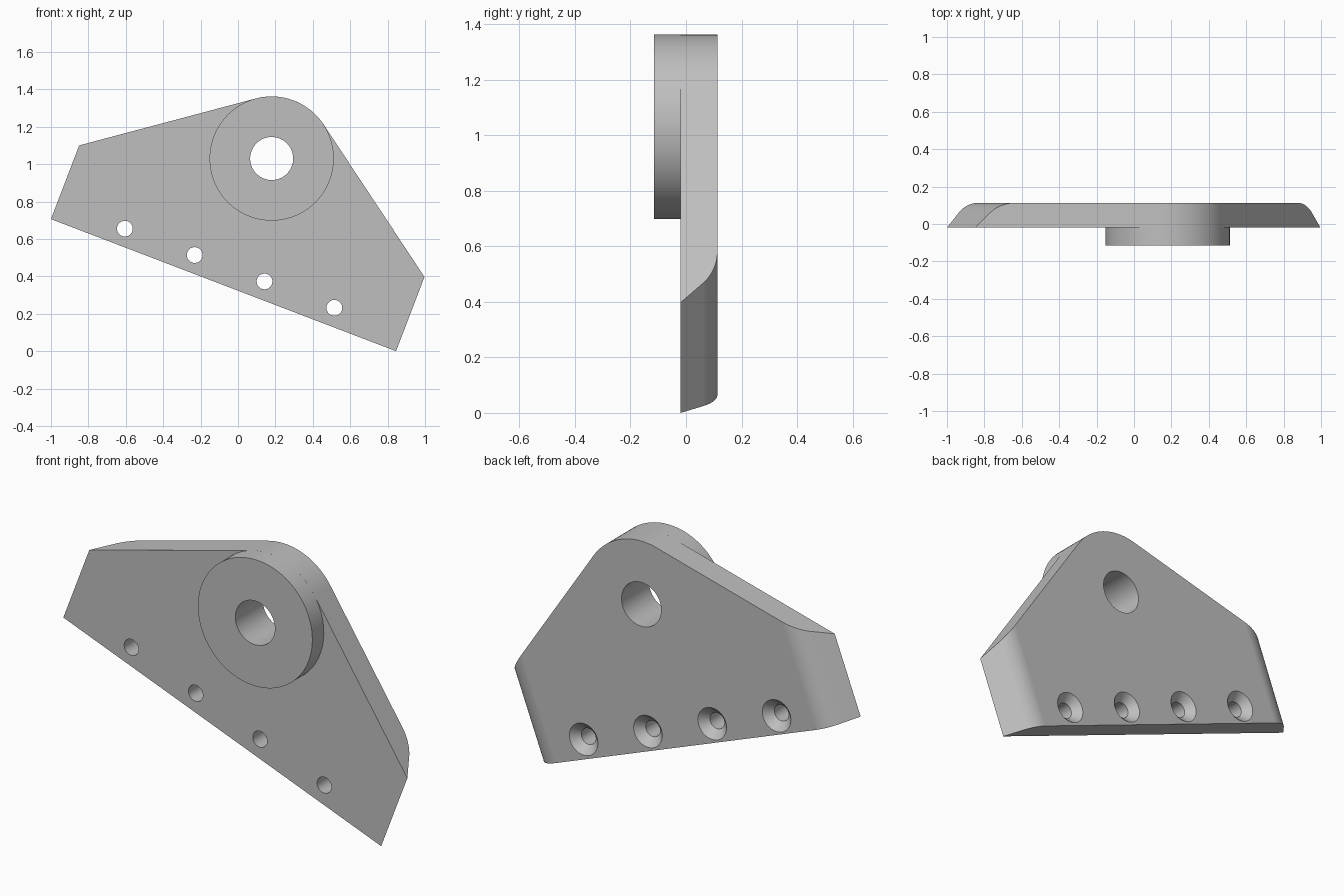
import bpy, bmesh
from math import sin, cos, tan, pi, radians, atan2, acos
from mathutils import Vector

cube = bpy.data.objects.get("Cube")
if cube:
    bpy.data.objects.remove(cube, do_unlink=True)

# Main dimensions
FRONT, BACK, BOSS_FRONT = -0.02, 0.113, -0.115
BOSS, BOSS_R, BORE_R, SEGS = Vector((0.18, 0, 1.03)), 0.332, 0.115, 96
HOLE_R, SINK_R = 0.042, 0.083
A, B = Vector((-1, 0, 0.706)), Vector((-0.85, 0, 1.1))
D, E = Vector((0.995, 0, 0.4)), Vector((0.845, 0, 0.0))
ALONG = (E - A).normalized()
UP = Vector((-ALONG.z, 0, ALONG.x))
LENGTH = (E - A).length

grey = bpy.data.materials.new("plain grey")
grey.use_nodes = True
grey.diffuse_color = (0.52, 0.52, 0.52, 1)
grey.node_tree.nodes["Principled BSDF"].inputs["Base Color"].default_value = grey.diffuse_color


def finish(name, bm):
    bmesh.ops.recalc_face_normals(bm, faces=bm.faces)
    mesh = bpy.data.meshes.new(name)
    bm.to_mesh(mesh)
    bm.free()
    mesh.materials.append(grey)
    obj = bpy.data.objects.new(name, mesh)
    bpy.context.collection.objects.link(obj)
    return obj


def prism(name, points, offset):
    bm = bmesh.new()
    face = bm.faces.new([bm.verts.new(p) for p in points])
    new = bmesh.ops.extrude_face_region(bm, geom=[face])["geom"]
    bmesh.ops.translate(bm, vec=offset, verts=[v for v in new if isinstance(v, bmesh.types.BMVert)])
    return finish(name, bm)


def lathe(name, centre, profile, closed=False):
    """Turn (y, radius) points about an axis along y; closed makes a ring."""
    bm = bmesh.new()
    rings = []
    for y, r in profile:
        angles = [2 * pi * i / SEGS for i in range(SEGS)]
        rings.append([bm.verts.new(centre + Vector((r * cos(a), y, r * sin(a)))) for a in angles])
    pairs = list(zip(rings, rings[1:]))
    if closed:
        pairs.append((rings[-1], rings[0]))
    else:
        bm.faces.new(rings[0])
        bm.faces.new(rings[-1])
    for r0, r1 in pairs:
        for i in range(SEGS):
            j = (i + 1) % SEGS
            bm.faces.new((r0[i], r0[j], r1[j], r1[i]))
    return finish(name, bm)


def select(obj):
    bpy.ops.object.select_all(action="DESELECT")
    obj.select_set(True)
    bpy.context.view_layer.objects.active = obj


def cut(obj, tool, operation):
    select(obj)
    mod = obj.modifiers.new("cut", "BOOLEAN")
    mod.operation, mod.solver, mod.object = operation, "EXACT", tool
    bpy.ops.object.modifier_apply(modifier=mod.name)
    bpy.data.objects.remove(tool, do_unlink=True)


def tangent_angle(p, side):
    d = p - BOSS
    return atan2(d.z, d.x) + side * acos(BOSS_R / d.length)


def on_boss(a):
    return BOSS + BOSS_R * Vector((cos(a), 0, sin(a)))


# Plate outline, overlong at both ends, rounded around the boss
start, stop = tangent_angle(D, 1), tangent_angle(B, -1)
arc = [on_boss(start + (stop - start) * i / 24) for i in range(25)]
outline = [A - ALONG * 0.3, E + ALONG * 0.3, D + (D - arc[0]) * 0.3] + arc + [B + (B - arc[-1]) * 0.3]
plate = prism("mounting_plate", [p + Vector((0, FRONT, 0)) for p in outline], Vector((0, 0.2, 0)))

# End trimming: straight slope running into a rounded back edge
slope, radius = radians(50), 0.147
run = 0.18
half = [(-0.1 / tan(slope), FRONT - 0.1)]
for i in range(17):
    a = slope * (1 - i / 16)
    half.append((run - radius * sin(a), BACK - radius * (1 - cos(a))))
section = half + [(LENGTH - u, y) for u, y in reversed(half)]
trim = prism("end_trim", [A + ALONG * u + Vector((0, y, 0)) - UP for u, y in section], UP * 3)
cut(plate, trim, "INTERSECT")

# Main bore and four countersunk screw holes
cut(plate, lathe("bore_cutter", BOSS, [(-0.3, BORE_R), (0.3, BORE_R)]), "DIFFERENCE")
first, last = Vector((-0.605, 0, 0.655)), Vector((0.515, 0, 0.232))
sink = SINK_R - HOLE_R
for i in range(4):
    profile = [(-0.3, HOLE_R), (BACK - sink, HOLE_R), (BACK + 0.02, SINK_R + 0.02)]
    cut(plate, lathe("screw_cutter", first.lerp(last, i / 3), profile), "DIFFERENCE")

# Raised ring on the front
ring = [(BOSS_FRONT, BORE_R), (BOSS_FRONT, BOSS_R), (FRONT, BOSS_R), (FRONT, BORE_R)]
boss = lathe("bearing_boss", BOSS, ring, closed=True)

for obj in (plate, boss):
    select(obj)
    bpy.ops.object.shade_smooth_by_angle(angle=radians(25))
    mod = obj.modifiers.new("even_shading", "WEIGHTED_NORMAL")
    mod.keep_sharp = True
